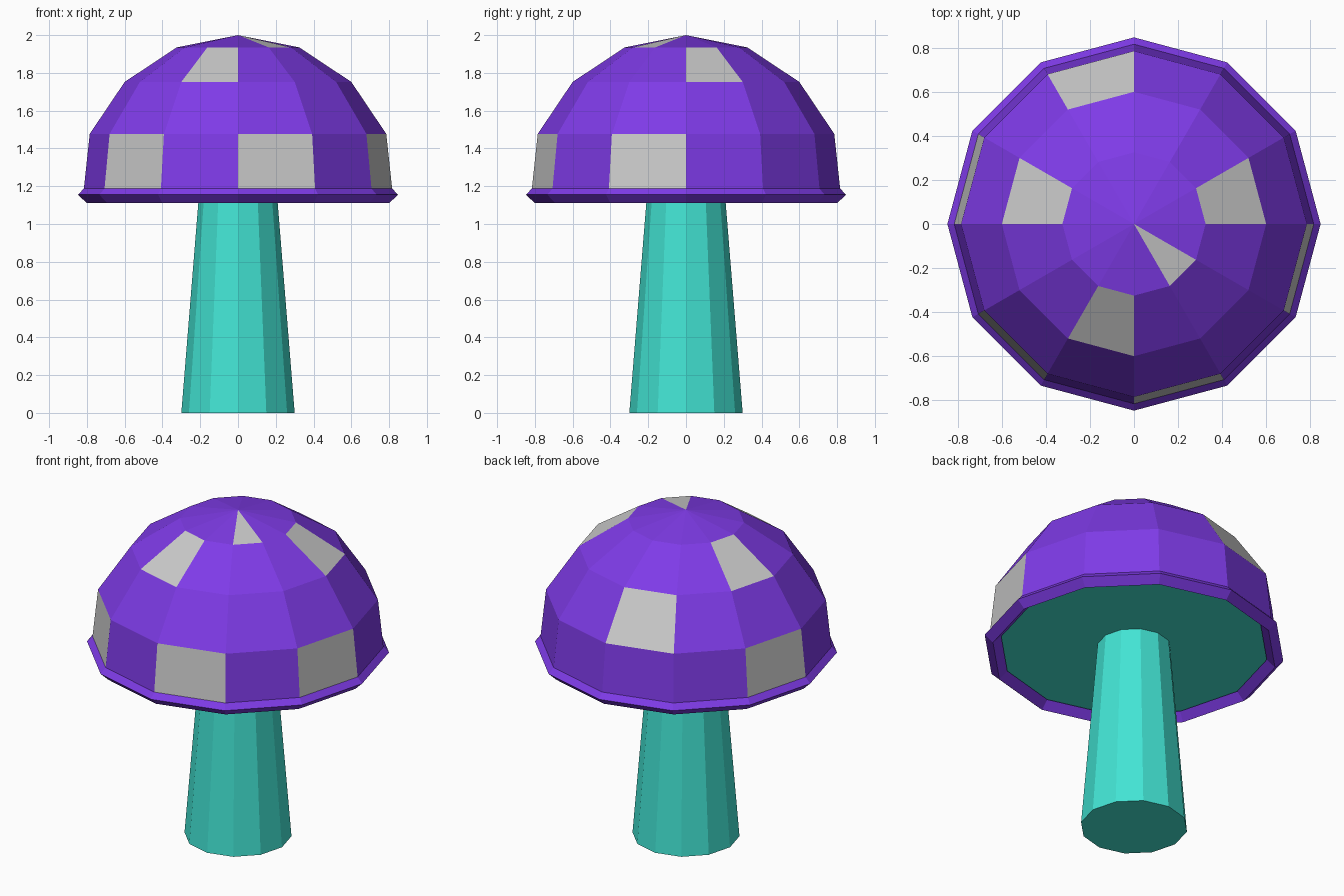
import bpy, bmesh
from math import cos, sin, tau

if "Cube" in bpy.data.objects:
    bpy.data.objects.remove(bpy.data.objects["Cube"])

SIDES = 12


def make_material(name, color):
    m = bpy.data.materials.new(name)
    m.diffuse_color = (*color, 1)
    m.use_nodes = True
    m.node_tree.nodes["Principled BSDF"].inputs["Base Color"].default_value = m.diffuse_color
    return m


purple = make_material("purple", (0.21, 0.043, 0.80))
teal = make_material("teal", (0.055, 0.78, 0.66))


def ring_point(r, z, k):
    a = tau * k / SIDES
    return (r * cos(a), r * sin(a), z)


def lathe(name, profile, material, bare=()):
    """Revolve an (r, z) profile; faces listed in bare as (band, sector) stay grey."""
    bm = bmesh.new()
    for b, ((r0, z0), (r1, z1)) in enumerate(zip(profile, profile[1:])):
        for k in range(SIDES):
            low = [ring_point(r1, z1, k), ring_point(r1, z1, k + 1)] if r1 > 0 else [(0, 0, z1)]
            high = [ring_point(r0, z0, k + 1), ring_point(r0, z0, k)] if r0 > 0 else [(0, 0, z0)]
            face = bm.faces.new([bm.verts.new(p) for p in low + high])
            face.material_index = int((b, k) in bare)
    bmesh.ops.remove_doubles(bm, verts=bm.verts, dist=1e-4)
    mesh = bpy.data.meshes.new(name)
    bm.to_mesh(mesh)
    bm.free()
    mesh.materials.append(material)
    if bare:
        mesh.materials.append(None)
    obj = bpy.data.objects.new(name, mesh)
    bpy.context.collection.objects.link(obj)
    return obj


# Domed cap with a flared, rolled-under rim; some facets are grey spots
dome = [(0, 2.0), (0.325, 1.935), (0.60, 1.752), (0.785, 1.477), (0.816, 1.188)]
rim = [(0.847, 1.155), (0.80, 1.11), (0.753, 1.155), (0.80, 1.188)]
spots = {(0, 10), (1, 0), (1, 5), (1, 8), (2, 3), (3, 5), (3, 7), (3, 9), (3, 11)}
lathe("cap", dome + rim, purple, spots)

# Flat underside of the cap, facing down
lathe("gills", [(0.79, 1.162), (0, 1.162)], teal)

# Tapered stem with closed base
lathe("stem", [(0.203, 1.2), (0.30, 0), (0, 0)], teal)
